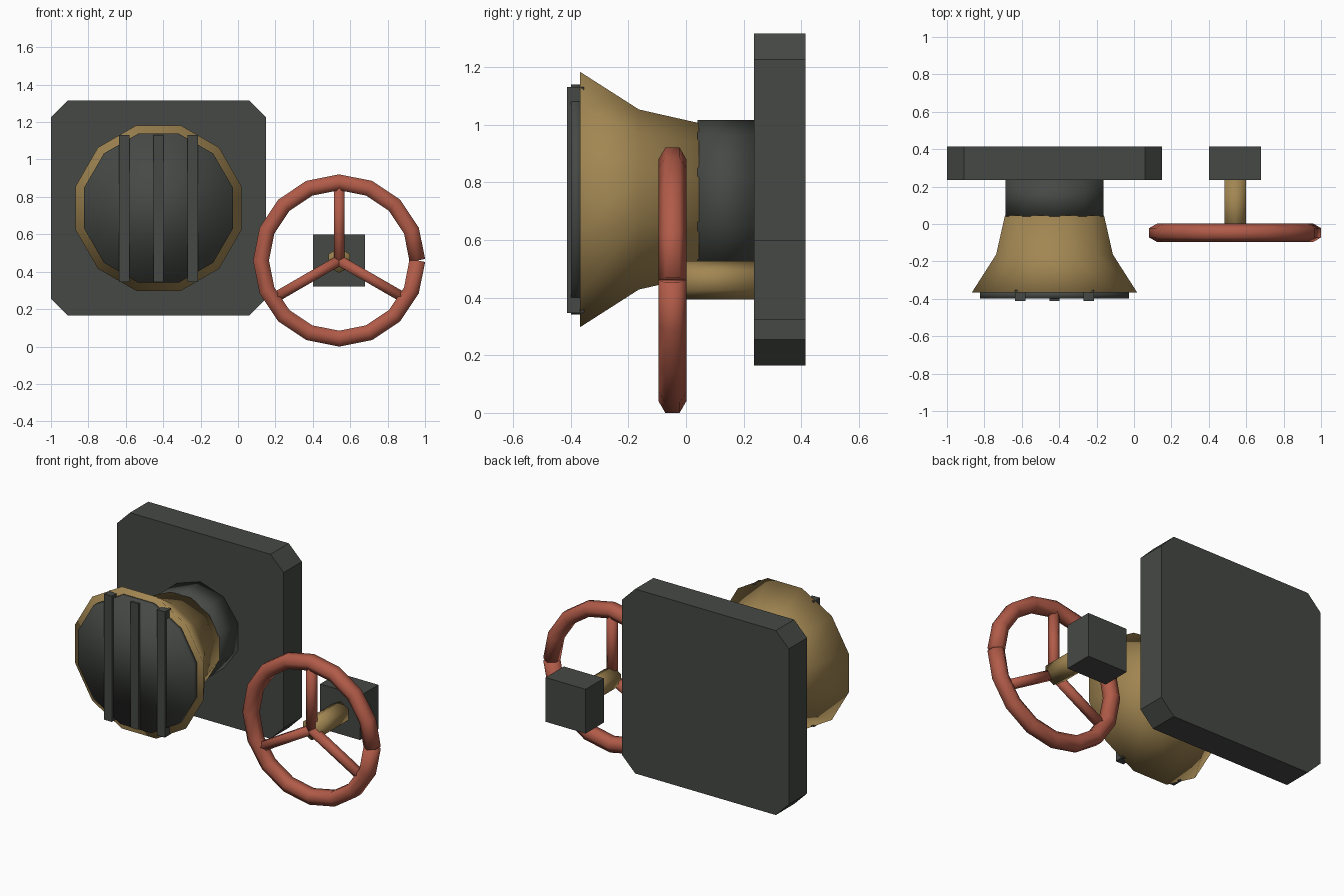
import bpy, bmesh, math
from mathutils import Vector

if "Cube" in bpy.data.objects:
    bpy.data.objects.remove(bpy.data.objects["Cube"])


def material(name, rgb):
    m = bpy.data.materials.new(name)
    m.diffuse_color = (*rgb, 1)
    m.use_nodes = True
    m.node_tree.nodes["Principled BSDF"].inputs["Base Color"].default_value = m.diffuse_color
    return m


DARK = material("dark_iron", (0.06, 0.066, 0.058))
BRASS = material("brass", (0.36, 0.24, 0.085))
RED = material("red_paint", (0.44, 0.105, 0.065))


def finish(name, bm, mat, smooth):
    bmesh.ops.recalc_face_normals(bm, faces=bm.faces)
    me = bpy.data.meshes.new(name)
    bm.to_mesh(me)
    bm.free()
    me.materials.append(mat)
    for p in me.polygons:
        p.use_smooth = smooth
    ob = bpy.data.objects.new(name, me)
    bpy.context.collection.objects.link(ob)
    return ob


def skin(name, rings, mat, smooth=True):
    """Bridge a list of point rings and cap both ends."""
    bm = bmesh.new()
    vs = [[bm.verts.new(p) for p in r] for r in rings]
    n = len(vs[0])
    for a, b in zip(vs, vs[1:]):
        for i in range(n):
            j = (i + 1) % n
            bm.faces.new((a[i], a[j], b[j], b[i]))
    bm.faces.new(vs[0])
    bm.faces.new(vs[-1])
    return finish(name, bm, mat, smooth)


def lathe(name, cx, cz, profile, sides, phase, mat):
    """Stations (y, radius) around an axis along y."""
    angs = [math.radians(phase) + 2 * math.pi * i / sides for i in range(sides)]
    rings = [[(cx + r * math.cos(a), y, cz + r * math.sin(a)) for a in angs]
             for y, r in profile]
    return skin(name, rings, mat)


def tube(name, path, r, mat):
    """Six-sided tube along a path lying in an xz plane."""
    up = Vector((0, 1, 0))
    rings = []
    for i, p in enumerate(path):
        t = (path[min(i + 1, len(path) - 1)] - path[max(i - 1, 0)]).normalized()
        side = t.cross(up)
        rings.append([p + r * (up * math.cos(k * math.pi / 3) + side * math.sin(k * math.pi / 3))
                      for k in range(6)])
    return skin(name, rings, mat)


def box(name, lo, hi, mat, chamfer=0):
    x0, y0, z0 = lo
    x1, y1, z1 = hi
    c = chamfer
    if c:
        outline = [(x0 + c, z0), (x1 - c, z0), (x1, z0 + c), (x1, z1 - c),
                   (x1 - c, z1), (x0 + c, z1), (x0, z1 - c), (x0, z0 + c)]
    else:
        outline = [(x0, z0), (x1, z0), (x1, z1), (x0, z1)]
    return skin(name, [[(x, y, z) for x, z in outline] for y in (y0, y1)], mat, False)


# Wall plate with clipped corners
box("wall_plate", (-1, 0.235, 0.165), (0.15, 0.415, 1.315), DARK, 0.09)

# Neck, flared bell and grille disc
CX, CZ = -0.425, 0.74
K = 1 / math.cos(math.pi / 12)
lathe("neck", CX, CZ, [(0.04, 0.275), (0.235, 0.275)], 10, 90, DARK)
lathe("bell", CX, CZ, [(-0.367, 0.4425 * K), (-0.163, 0.312 * K), (0.045, 0.265 * K)], 12, 15, BRASS)
lathe("grille_disc", CX, CZ, [(-0.399, 0.399 * K), (-0.36, 0.399 * K)], 12, 15, DARK)

# Grille bars
for i in (-1, 0, 1):
    x = CX + 0.183 * i
    box(f"grille_bar_{i + 2}", (x - 0.027, -0.413, 0.346), (x + 0.027, -0.353, 1.13), DARK)

# Handwheel rim: open ring with its seam on the right
HUB = Vector((0.541, -0.047, 0.46))
R = 0.418


def around(a, r):
    return HUB + Vector((math.cos(a), 0, math.sin(a))) * r


tube("wheel_rim", [around(2 * math.pi * i / 16, R) for i in range(17)], 0.049, RED)

# Spokes
for i in range(3):
    a = math.radians(90 + 120 * i)
    tube(f"wheel_spoke_{i + 1}", [around(a, 0), around(a, R - 0.01)], 0.032, RED)

# Wheel shaft and its mounting block
lathe("wheel_shaft", HUB.x, HUB.z, [(-0.05, 0.067), (0.24, 0.067)], 6, 90, BRASS)
box("mount_block", (0.402, 0.235, 0.322), (0.678, 0.415, 0.598), DARK)
